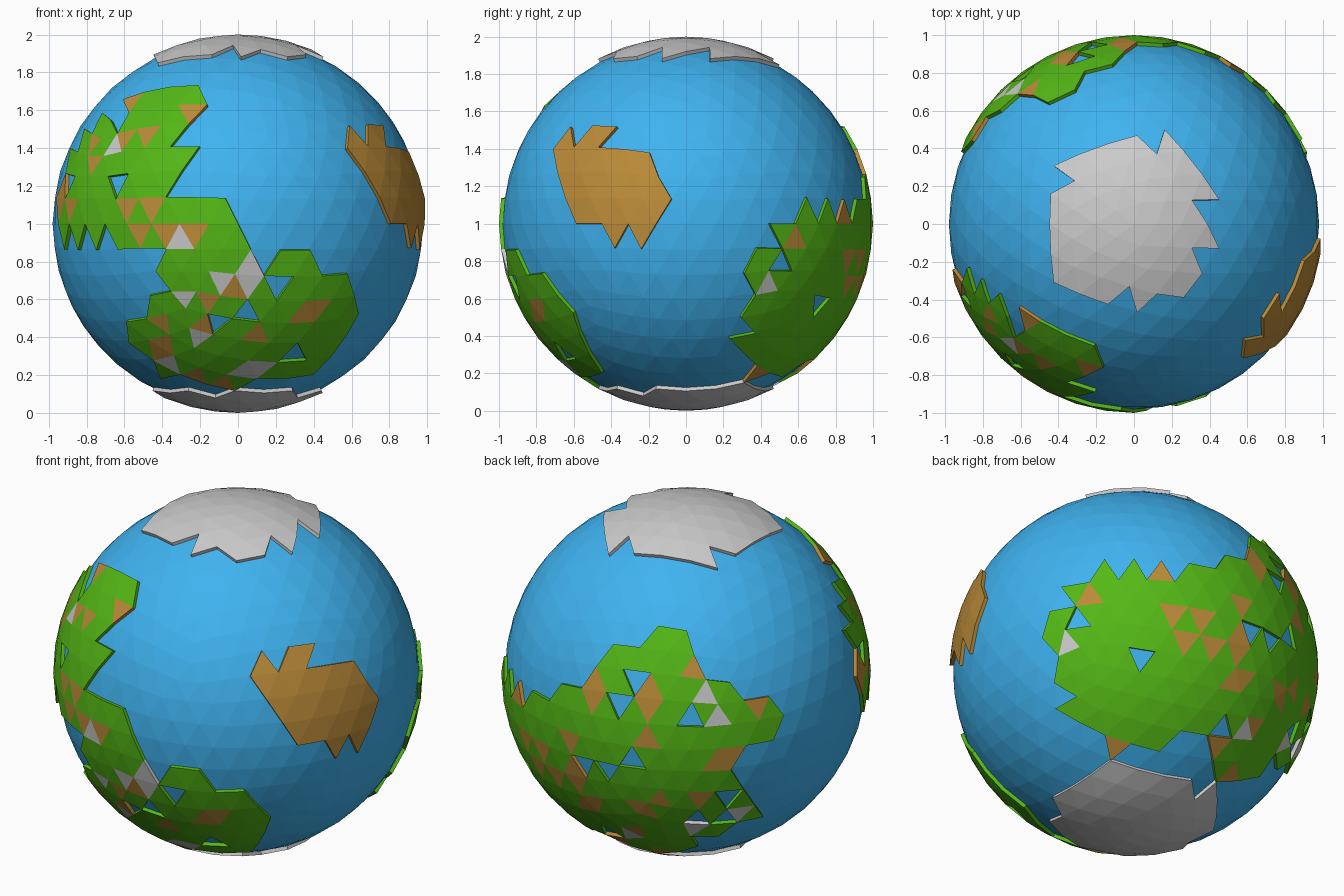
import bpy, bmesh, math, random
from mathutils import Vector

if "Cube" in bpy.data.objects:
    bpy.data.objects.remove(bpy.data.objects["Cube"])

random.seed(4)


def view(az, el):
    """Right, up and toward-viewer axes for a viewing direction."""
    a, e = math.radians(az), math.radians(el)
    toward = Vector((math.sin(a) * math.cos(e), -math.cos(a) * math.cos(e), math.sin(e)))
    right = Vector((math.cos(a), math.sin(a), 0))
    return right, toward.cross(right), toward


def inside(u, v, poly):
    hit = False
    for (x1, y1), (x2, y2) in zip(poly, poly[1:] + poly[:1]):
        if (y1 > v) != (y2 > v) and u < (x2 - x1) * (v - y1) / (y2 - y1) + x1:
            hit = not hit
    return hit


def material(name, rgb):
    m = bpy.data.materials.new(name)
    m.diffuse_color = (*rgb, 1)
    m.use_nodes = True
    m.node_tree.nodes["Principled BSDF"].inputs["Base Color"].default_value = m.diffuse_color
    return m


def sphere_part(name, mat, radius, keep=None):
    """Faceted sphere, reduced to the kept triangles and thickened inward."""
    bm = bmesh.new()
    bmesh.ops.create_icosphere(bm, subdivisions=4, radius=radius)
    if keep is not None:
        drop = [f for f in bm.faces if f.index not in keep]
        bmesh.ops.delete(bm, geom=drop, context='FACES')
    me = bpy.data.meshes.new(name)
    bm.to_mesh(me)
    bm.free()
    me.materials.append(mat)
    ob = bpy.data.objects.new(name, me)
    ob.location.z = 1
    bpy.context.collection.objects.link(ob)
    if keep is not None:
        mod = ob.modifiers.new("thickness", 'SOLIDIFY')
        mod.thickness, mod.offset = .035, -1
    return ob


water = material("water", (.05, .45, .87))
grass = material("grass", (.09, .48, .008))
earth = material("earth", (.50, .26, .04))
ice = material("ice", (.55, .55, .55))

# Ocean
ocean = sphere_part("ocean", water, .98)
centres = [p.center.normalized() for p in ocean.data.polygons]
owner = {}  # triangle index -> raised part


def coast(part, axes, facing, outline):
    """Give a part every triangle inside an outline drawn in one view."""
    right, up, toward = axes
    for i, c in enumerate(centres):
        if c.dot(toward) > facing and inside(c.dot(right), c.dot(up), outline):
            owner[i] = part


# Front continent: northern lobe, land bridge, southern lobe
coast("front_continent", view(0, 0), .28, [
    (-.38, .72), (-.19, .7), (-.3, .4), (-.17, .1), (.01, .06), (.1, -.19), (.36, -.18),
    (.57, -.27), (.62, -.5), (.4, -.8), (0, -.87), (-.4, -.82), (-.57, -.6), (-.37, -.35),
    (-.5, -.1), (-.97, -.06), (-.92, .35), (-.65, .62)])

# Back continent, outlined from its two sides
coast("back_continent", view(217, 25), .12, [
    (-1, -.22), (-.59, -.1), (-.42, .12), (-.09, .26), (0, .05), (.15, -.09), (.53, -.23),
    (.25, -.47), (.35, -.74), (0, -.97), (-.5, -.98), (-1, -.7)])
coast("back_continent", view(143, -25), .12, [
    (-.51, .16), (-.25, .52), (.05, .45), (.59, .64), (1, .55), (1, -.52), (.3, -.44),
    (-.12, -.55), (-.4, -.32)])

# Desert island
coast("desert_island", view(90, 0), .2, [
    (-.72, .42), (-.45, .53), (-.38, .4), (-.2, .42), (-.1, .02), (-.38, -.12), (-.7, .2)])

# Scattered single triangles: bare earth, snow, and lakes open to the sea
for i in sorted(owner):
    if "continent" in owner[i]:
        roll = random.random()
        if roll < .13:
            owner[i] = "earth_patches"
        elif roll < .16:
            owner[i] = "snow_patches"
        elif roll < .21:
            owner[i] = "lake"

# Polar ice caps with ragged rims
for part, pole in (("north_ice_cap", Vector((-.03, .02, 1))), ("south_ice_cap", Vector((0, .03, -1)))):
    for i, c in enumerate(centres):
        if (c - pole).length < .46 + random.uniform(-.04, .04):
            owner[i] = part

# Raised land and ice
for part, mat in (("front_continent", grass), ("back_continent", grass), ("desert_island", earth),
                  ("earth_patches", earth), ("snow_patches", ice),
                  ("north_ice_cap", ice), ("south_ice_cap", ice)):
    sphere_part(part, mat, 1, {i for i, p in owner.items() if p == part})
